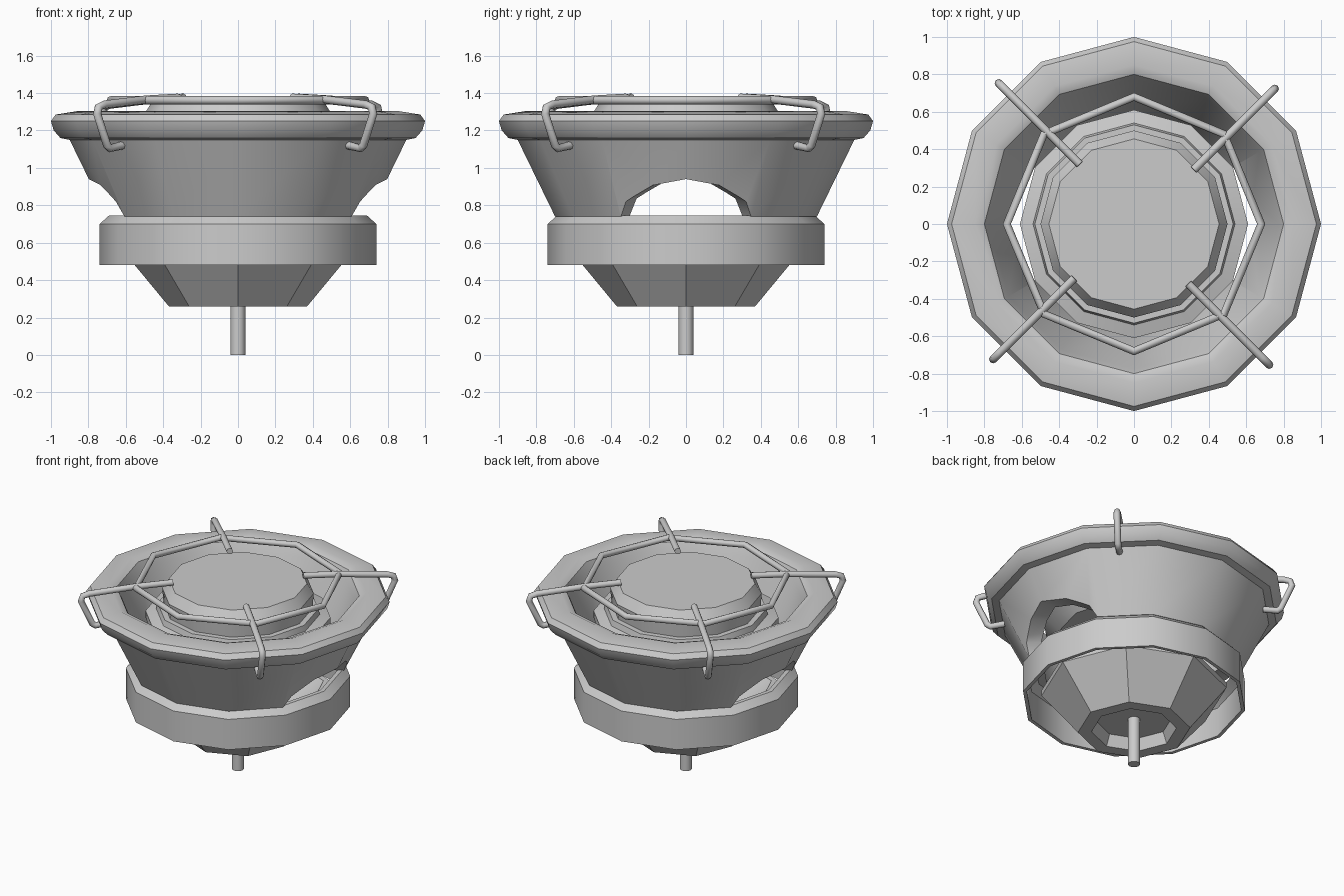
import bpy, bmesh
from math import sin, cos, tan, pi, radians

if "Cube" in bpy.data.objects:
    bpy.data.objects.remove(bpy.data.objects["Cube"])


def finish(name, bm, angle=35):
    bmesh.ops.remove_doubles(bm, verts=bm.verts, dist=1e-5)
    bmesh.ops.recalc_face_normals(bm, faces=bm.faces)
    me = bpy.data.meshes.new(name)
    bm.to_mesh(me)
    bm.free()
    ob = bpy.data.objects.new(name, me)
    bpy.context.collection.objects.link(ob)
    smooth(ob, angle)
    return ob


def select(ob):
    bpy.ops.object.select_all(action='DESELECT')
    ob.select_set(True)
    bpy.context.view_layer.objects.active = ob


def smooth(ob, angle):
    select(ob)
    bpy.ops.object.shade_smooth_by_angle(angle=radians(angle))


def lathe(name, profile, n=12, closed=True):
    """Revolve an (r, z) profile with n sides, one corner on +x."""
    bm = bmesh.new()
    rings = []
    for r, z in profile:
        if r == 0:
            rings.append([bm.verts.new((0, 0, z))] * n)
        else:
            rings.append([bm.verts.new((r * cos(2 * pi * i / n), r * sin(2 * pi * i / n), z))
                          for i in range(n)])
    pairs = list(zip(rings, rings[1:]))
    if closed:
        pairs.append((rings[-1], rings[0]))
    for a, b in pairs:
        for i in range(n):
            j = (i + 1) % n
            vs = list(dict.fromkeys((a[i], a[j], b[j], b[i])))
            if len(vs) > 2:
                bm.faces.new(vs)
    return finish(name, bm)


def tube(name, points, radius, cyclic=False):
    cu = bpy.data.curves.new(name, 'CURVE')
    cu.dimensions = '3D'
    cu.bevel_depth = radius
    cu.bevel_resolution = 2
    cu.use_fill_caps = True
    sp = cu.splines.new('POLY')
    sp.points.add(len(points) - 1)
    for p, co in zip(sp.points, points):
        p.co = (*co, 1)
    sp.use_cyclic_u = cyclic
    ob = bpy.data.objects.new(name, cu)
    bpy.context.collection.objects.link(ob)
    select(ob)
    bpy.ops.object.convert(target='MESH')
    smooth(bpy.context.object, 50)


# thick conical shell with a rolled rim
shell = lathe("outer_shell", [
    (0.70, 0.74), (0.90, 1.15), (0.95, 1.16), (0.985, 1.20), (1.0, 1.25), (0.975, 1.285),
    (0.85, 1.305), (0.80, 1.285), (0.775, 1.23), (0.61, 0.74)])

# arched air openings on both sides, cut radially
bm = bmesh.new()
for s in (1, -1):
    vs = []
    for x in (0.35, 1.05):
        a, b = x * tan(radians(29.8)), x * 0.31
        for y, z in ((-a, 0.70), (-a, 0.74), (-b, 0.88), (0, 0.94), (b, 0.88), (a, 0.74), (a, 0.70)):
            vs.append(bm.verts.new((s * x, y, z)))
    bmesh.ops.convex_hull(bm, input=vs)
cutter = finish("opening_cutter", bm)
cutter.hide_render = True
mod = shell.modifiers.new("openings", 'BOOLEAN')
mod.operation = 'DIFFERENCE'
mod.solver = 'EXACT'
mod.object = cutter
select(shell)
bpy.ops.object.modifier_apply(modifier=mod.name)
bpy.data.objects.remove(cutter)
smooth(shell, 35)

# collar below the shell
lathe("collar", [(0.74, 0.48), (0.74, 0.70), (0.69, 0.745), (0.66, 0.745), (0.715, 0.69), (0.715, 0.48)])

# tapered cup with a recessed underside, and its stem
lathe("lower_cup", [(0, 0.34), (0.25, 0.34), (0.28, 0.26), (0.37, 0.26), (0.61, 0.55),
                    (0.61, 0.59), (0.57, 0.59), (0.36, 0.38), (0, 0.38)], n=8, closed=False)
lathe("stem", [(0, 0), (0.04, 0), (0.04, 0.36), (0, 0.36)], n=12, closed=False)

# burner head and the stepped pan carrying it
lathe("burner_cap", [(0, 1.36), (0.455, 1.36), (0.50, 1.29), (0.49, 1.17), (0, 1.17)], closed=False)
lathe("burner_pan", [(0, 1.18), (0.53, 1.18), (0.54, 1.14), (0.61, 1.12), (0.61, 1.07),
                     (0.50, 0.96), (0, 0.96)], closed=False)

# pan support: octagonal wire ring and four hooked arms
T = 0.022
tube("grate_ring", [(0.68 * cos(i * pi / 4), 0.68 * sin(i * pi / 4), 1.362) for i in range(8)], T, True)
arm = [(0.305, 1.375), (0.48, 1.365), (0.70, 1.338), (0.73, 1.325), (0.738, 1.29),
       (0.685, 1.12), (0.67, 1.105), (0.605, 1.12)]
for k in range(4):
    c, s = cos(k * pi / 2), sin(k * pi / 2)
    pts = [((d + 0.015) * c - (d - 0.015) * s, (d + 0.015) * s + (d - 0.015) * c, z) for d, z in arm]
    tube(f"grate_arm_{k + 1}", pts, T)
